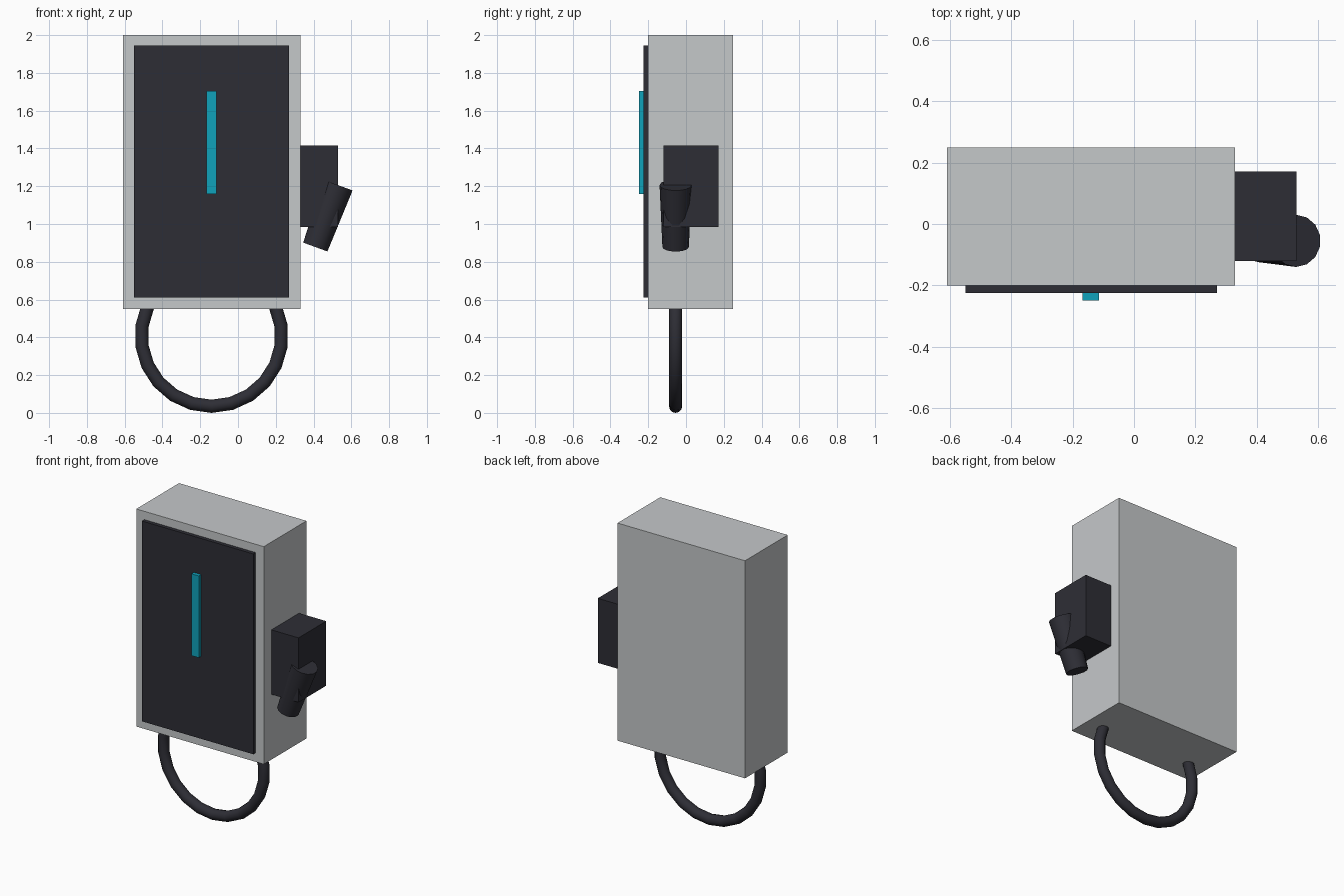
import bpy
from math import radians
from mathutils import Vector

cube = bpy.data.objects.get("Cube")
if cube:
    bpy.data.objects.remove(cube, do_unlink=True)


def material(name, color):
    mat = bpy.data.materials.new(name)
    mat.use_nodes = True
    mat.diffuse_color = (*color, 1)
    mat.node_tree.nodes["Principled BSDF"].inputs["Base Color"].default_value = (*color, 1)
    return mat


grey = material("light_grey", (0.56, 0.58, 0.59))
dark = material("charcoal", (0.027, 0.027, 0.036))
cyan = material("cyan", (0.005, 0.36, 0.50))


def finish(name, mat, smooth=False):
    obj = bpy.context.object
    obj.name = name
    obj.data.materials.append(mat)
    if smooth:
        bpy.ops.object.shade_smooth_by_angle(angle=radians(40))
    return obj


def box(name, low, high, mat):
    low, high = Vector(low), Vector(high)
    bpy.ops.mesh.primitive_cube_add(size=1, location=(low + high) / 2)
    bpy.context.object.scale = high - low
    bpy.ops.object.transform_apply(location=False, rotation=False, scale=True)
    return finish(name, mat)


# Cabinet, front panel and status light
box("cabinet", (-0.61, -0.20, 0.55), (0.33, 0.25, 2.0), grey)
box("front_panel", (-0.55, -0.225, 0.61), (0.27, -0.20, 1.945), dark)
box("status_light", (-0.168, -0.25, 1.16), (-0.114, -0.225, 1.705), cyan)

# Holster on the side
box("holster", (0.33, -0.12, 0.985), (0.53, 0.172, 1.415), dark)

# Tapered plug handle leaning outwards from the holster
bpy.ops.mesh.primitive_cone_add(vertices=14, radius1=0.07, radius2=0.085, depth=0.349,
                                location=(0.469, -0.055, 1.042),
                                rotation=(0, radians(20), 0))
finish("plug_handle", dark, smooth=True)

# Cable loop hanging below the cabinet
bpy.ops.mesh.primitive_torus_add(major_segments=22, minor_segments=12,
                                 major_radius=0.372, minor_radius=0.035,
                                 location=(-0.14, -0.055, 0.407),
                                 rotation=(radians(90), radians(90), 0))
finish("cable_loop", dark, smooth=True)
